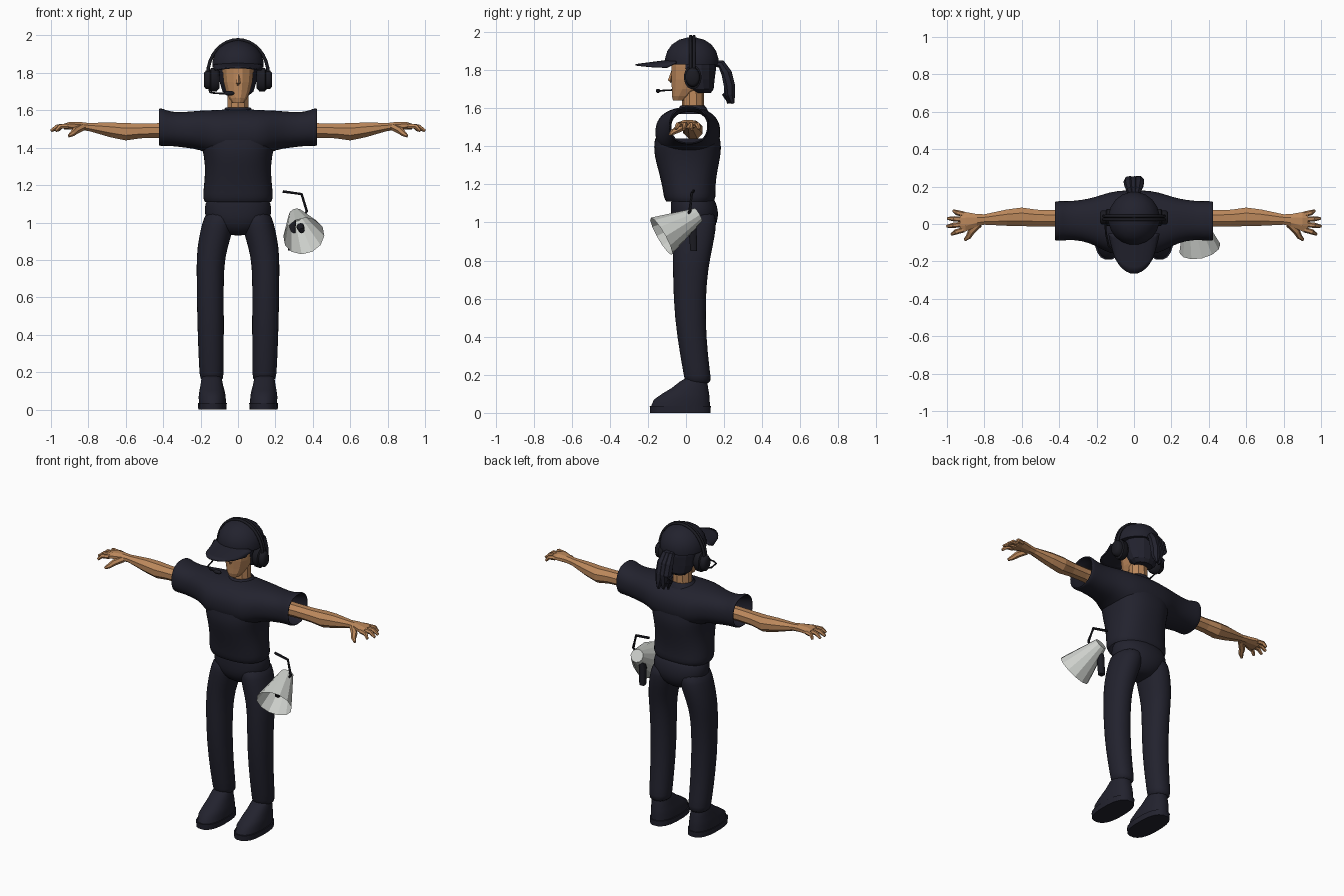
import bpy
import bmesh
from math import cos, sin, pi, copysign
from mathutils import Vector

cube = bpy.data.objects.get("Cube")
if cube:
    bpy.data.objects.remove(cube, do_unlink=True)


def material(name, rgb):
    mat = bpy.data.materials.new(name)
    mat.use_nodes = True
    mat.diffuse_color = (*rgb, 1)
    mat.node_tree.nodes["Principled BSDF"].inputs["Base Color"].default_value = (*rgb, 1)
    return mat


NAVY = material("dark navy cloth", (0.016, 0.016, 0.027))
BLACK = material("black plastic", (0.011, 0.011, 0.016))
SKIN = material("tan skin", (0.50, 0.245, 0.105))
GREY = material("light grey", (0.62, 0.64, 0.61))


def finish(name, bm, mat, smooth=True, mirror=False, subdivide=0, thick=0):
    """Turn a bmesh into an object with the usual modifiers."""
    bmesh.ops.recalc_face_normals(bm, faces=bm.faces)
    mesh = bpy.data.meshes.new(name)
    bm.to_mesh(mesh)
    bm.free()
    mesh.materials.append(mat)
    obj = bpy.data.objects.new(name, mesh)
    bpy.context.collection.objects.link(obj)
    if smooth:
        bpy.ops.object.select_all(action='DESELECT')
        obj.select_set(True)
        bpy.context.view_layer.objects.active = obj
        bpy.ops.object.shade_smooth_by_angle(angle=0.9)
    if mirror:
        obj.modifiers.new("Mirror", 'MIRROR')
    if thick:
        obj.modifiers.new("Solidify", 'SOLIDIFY').thickness = thick
    if subdivide:
        mod = obj.modifiers.new("Subdivision", 'SUBSURF')
        mod.levels = mod.render_levels = subdivide
    return obj


def skin_rings(rings, caps):
    """Bridge a row of point rings, closing the wanted ends."""
    bm = bmesh.new()
    rows = [[bm.verts.new(p) for p in ring] for ring in rings]
    for low, high in zip(rows, rows[1:]):
        for i in range(len(low)):
            j = (i + 1) % len(low)
            bm.faces.new((low[i], low[j], high[j], high[i]))
    if caps[0]:
        bm.faces.new(rows[0])
    if caps[1]:
        bm.faces.new(rows[-1])
    return bm


def loft(name, axis, sections, mat, sides=16, power=2, caps=(True, True), **options):
    """Sections are (position, centre a, centre b, radius a, radius b) along z or x."""
    def curve(v):
        return copysign(abs(v) ** (2 / power), v)
    rings = []
    for pos, a, b, ra, rb in sections:
        ring = []
        for i in range(sides):
            t = 2 * pi * (i + 0.5) / sides
            u, v = a + ra * curve(cos(t)), b + rb * curve(sin(t))
            ring.append((u, v, pos) if axis == 'z' else (pos, u, v))
        rings.append(ring)
    return finish(name, skin_rings(rings, caps), mat, **options)


def tube(name, points, radii, mat, sides=8, caps=(True, True), **options):
    """Round tube through a path with a radius at each point."""
    pts = [Vector(p) for p in points]
    if not isinstance(radii, (list, tuple)):
        radii = [radii] * len(pts)
    rings = []
    for k, p in enumerate(pts):
        way = pts[min(k + 1, len(pts) - 1)] - pts[max(k - 1, 0)]
        turn = way.to_track_quat('Z', 'Y')
        rings.append([p + turn @ Vector((radii[k] * cos(2 * pi * i / sides),
                                         radii[k] * sin(2 * pi * i / sides), 0))
                      for i in range(sides)])
    return finish(name, skin_rings(rings, caps), mat, **options)


# Shirt: body tube and a yoke that runs sleeve to sleeve, both hollow
loft("shirt_body", 'z', [
    (1.11, 0, .02, .178, .125), (1.13, 0, .02, .19, .138), (1.18, 0, .015, .185, .138),
    (1.27, 0, .01, .176, .155), (1.35, 0, .008, .182, .175), (1.4, 0, .008, .195, .178),
    (1.44, 0, .008, .198, .172)], NAVY, sides=24, power=2.4, caps=(False, False), subdivide=1)
half = [(.05, .01, 1.475, .172, .132), (.13, .005, 1.475, .168, .126),
        (.2, .014, 1.495, .132, .105), (.28, .02, 1.495, .108, .096),
        (.36, .018, 1.5, .104, .09), (.405, .016, 1.51, .108, .102), (.425, .016, 1.51, .104, .1)]
loft("shirt_yoke_and_sleeves", 'x', [(-s[0], *s[1:]) for s in reversed(half)] + half, NAVY,
     sides=24, power=2.3, caps=(False, False), subdivide=1, thick=.01)
loft("collar", 'z', [(1.57, 0, .035, .1, .09), (1.6, 0, .035, .08, .075), (1.615, 0, .035, .066, .064),
                     (1.6, 0, .035, .058, .057)], NAVY, caps=(False, False))

# Trousers
loft("trouser_hips", 'z', [
    (.93, 0, .045, .05, .05), (.95, 0, .045, .1, .09), (1.0, 0, .045, .17, .123),
    (1.06, 0, .045, .183, .126), (1.1, 0, .04, .176, .12), (1.15, 0, .03, .165, .11)],
    NAVY, sides=20, power=2.2, subdivide=1)
loft("trouser_legs", 'z', [
    (.15, .14, .062, .06, .068), (.18, .141, .062, .066, .071), (.3, .144, .042, .069, .074),
    (.5, .147, .02, .073, .082), (.7, .149, .02, .073, .09), (.82, .146, .03, .078, .1),
    (.92, .124, .04, .087, .112), (1.0, .105, .045, .087, .118), (1.07, .09, .045, .08, .11)],
    NAVY, power=2.2, mirror=True, subdivide=1)

# Shoes
loft("shoe_soles", 'z', [(0, .137, -.03, .076, .16), (.035, .137, -.03, .078, .162)],
     NAVY, sides=20, power=2.5, mirror=True)
loft("shoe_uppers", 'z', [
    (.03, .137, -.03, .073, .157), (.07, .138, -.022, .073, .148), (.1, .139, -.002, .068, .125),
    (.13, .14, .02, .061, .097), (.165, .141, .04, .055, .072), (.18, .141, .05, .05, .055)],
    NAVY, sides=20, power=2.3, mirror=True)

# Arms and hands
loft("arms", 'x', [
    (.3, .03, 1.49, .05, .045), (.42, .03, 1.492, .047, .042), (.52, .032, 1.49, .048, .043),
    (.6, .038, 1.485, .054, .05), (.68, .034, 1.495, .047, .043), (.8, .024, 1.511, .03, .023),
    (.84, .02, 1.515, .036, .024), (.9, .012, 1.518, .056, .022), (.93, .012, 1.512, .054, .017)],
    SKIN, sides=8, smooth=False, mirror=True)
for name, base, tip, reach in (("index", -.03, -.055, .975), ("middle", -.002, -.012, 1.0),
                               ("ring", .025, .03, .995), ("little", .052, .07, .965)):
    tube(name + "_fingers", [(.91, base, 1.515), ((.91 + reach) / 2 + .01, (base + tip) / 2, 1.513),
                             (reach, tip, 1.49)], [.015, .014, .008],
         SKIN, sides=6, smooth=False, mirror=True)
tube("thumbs", [(.83, .0, 1.51), (.87, -.04, 1.49), (.885, -.068, 1.475), (.905, -.085, 1.462)],
     [.02, .019, .015, .008], SKIN, sides=6, smooth=False, mirror=True)

# Neck, head and nose
loft("neck", 'z', [(1.57, 0, .038, .062, .058), (1.72, 0, .035, .056, .058)],
     SKIN, sides=10, smooth=False)
loft("head", 'z', [
    (1.64, 0, -.035, .032, .034), (1.665, 0, -.02, .05, .056), (1.7, 0, .005, .066, .082),
    (1.75, 0, .015, .079, .094), (1.82, 0, .02, .086, .1), (1.88, 0, .02, .085, .1)],
    SKIN, sides=12, power=2.2, smooth=False)
tube("nose", [(0, -.07, 1.8), (0, -.083, 1.745), (0, -.078, 1.735)], [.006, .013, .008],
     SKIN, sides=5, smooth=False)

# Hair and ponytail
loft("hair", 'z', [
    (1.68, 0, .085, .06, .045), (1.7, 0, .08, .085, .065), (1.75, 0, .07, .1, .08),
    (1.81, 0, .06, .108, .098), (1.87, 0, .055, .108, .1)], NAVY, sides=14, smooth=False)
for side in (-1, 0, 1):
    x = .026 * side
    tube("ponytail_strand", [(x * .4, .14, 1.835), (x * .8, .185, 1.832), (x, .213, 1.785),
                             (x, .228, 1.72), (x, .224 + .01 * side, 1.67),
                             (x * 1.1, .235 + .012 * side, 1.625)],
         [.015, .022, .028, .03, .026, .008], NAVY, sides=7, smooth=False)

# Cap crown, button and curved brim
loft("cap_crown", 'z', [
    (1.83, 0, .03, .138, .14), (1.86, 0, .03, .138, .142), (1.9, 0, .03, .126, .13),
    (1.935, 0, .03, .1, .105), (1.96, 0, .03, .062, .066), (1.972, 0, .03, .02, .02)],
    NAVY, sides=20)
loft("cap_button", 'z', [(1.965, 0, .03, .014, .014), (1.98, 0, .03, .009, .009)], NAVY, sides=8)
bm = bmesh.new()
bmesh.ops.create_grid(bm, x_segments=12, y_segments=6, size=1)
for v in bm.verts:
    u, w = v.co.x, (v.co.y + 1) / 2
    x = .135 * u * (1 - .12 * w)
    reach = .05 + .165 * (1 - u * u) ** .6
    v.co = (x, -.05 - reach * w, 1.852 - .028 * w - .9 * x * x)
finish("cap_brim", bm, NAVY, thick=.008)

# Headset
arc = [pi * k / 16 for k in range(17)]
for offset in (-.009, .009):
    tube("headset_band", [(.162 * cos(a), .033 + offset, 1.79 + .187 * sin(a)) for a in arc],
         .009, BLACK)
loft("headset_cups", 'x', [
    (.1, .035, 1.763, .035, .048), (.115, .035, 1.763, .046, .064), (.145, .035, 1.763, .046, .064),
    (.15, .035, 1.763, .038, .052), (.172, .035, 1.763, .038, .05), (.183, .035, 1.763, .026, .036)],
    BLACK, mirror=True)
tube("microphone_boom", [(-.155, .02, 1.72), (-.15, -.05, 1.697), (-.135, -.12, 1.693),
                         (-.1, -.142, 1.69), (-.04, -.147, 1.69)], .005, BLACK, sides=6)
loft("microphone_foam", 'x', [(-.072, -.147, 1.691, .006, .006), (-.06, -.147, 1.691, .012, .012),
                              (-.03, -.147, 1.691, .012, .012), (-.02, -.147, 1.691, .005, .005)],
     BLACK, sides=8)

# Megaphone: horn, grip and hanging strap
back, mouth = Vector((.31, .065, 1.04)), Vector((.352, -.13, .928))
tube("megaphone_horn", [back, mouth], [.04, .112], GREY, sides=12, caps=(True, False), smooth=False)
tube("megaphone_driver", [back.lerp(mouth, .55), back.lerp(mouth, .75)], [.022, .016], BLACK, sides=8)
loft("megaphone_grip", 'z', [(.85, .285, .04, .018, .018), (.96, .288, .035, .02, .022),
                             (1.02, .298, .04, .014, .016)], BLACK, sides=8, power=4)
tube("megaphone_strap", [(.24, .04, 1.166), (.34, .03, 1.152), (.368, .02, 1.06), (.35, .01, 1.03)],
     .008, BLACK, sides=6)
